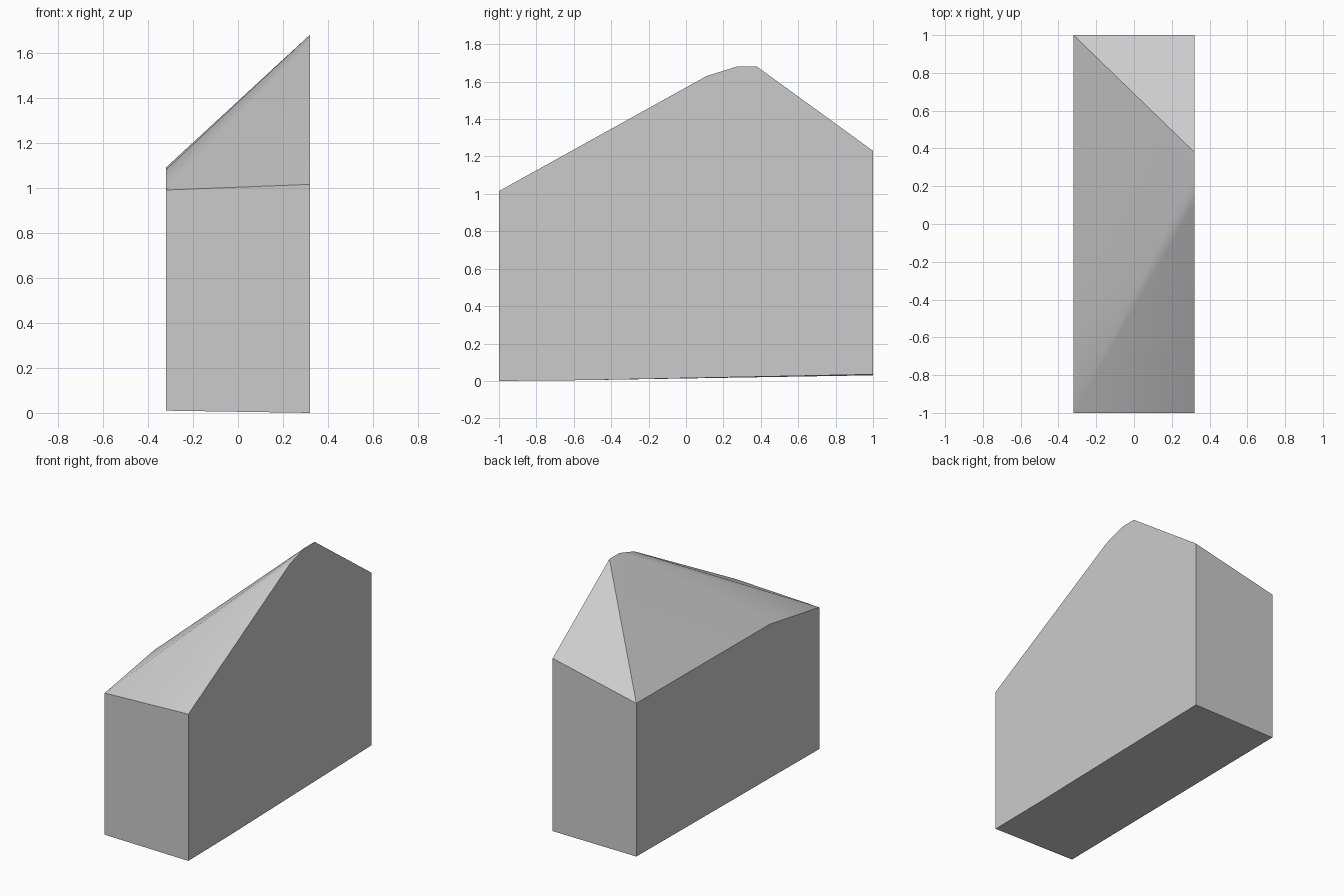
import bpy
import bmesh
import math

cube = bpy.data.objects.get("Cube")
if cube:
    bpy.data.objects.remove(cube, do_unlink=True)

# Plain grey material
grey = bpy.data.materials.new("plain_grey")
grey.use_nodes = True
colour = (0.6, 0.6, 0.6, 1)
grey.diffuse_color = colour
grey.node_tree.nodes["Principled BSDF"].inputs["Base Color"].default_value = colour

# Side outlines as (y, z): tall side and low side of the block
HALF_WIDTH = 0.32
tall_side = [(-1, 0), (-0.55, 0.004), (1, 0.035), (1, 1.23),
             (0.38, 1.68), (0.27, 1.68), (0.11, 1.63), (-1, 1.015)]
low_side = [(-1, 0.01), (1, 0.03), (1, 1.09), (-0.46, 1.08), (-1, 0.99)]

# Wedge-topped block: convex skin stretched between the two outlines
bm = bmesh.new()
for x, outline in ((HALF_WIDTH, tall_side), (-HALF_WIDTH, low_side)):
    for y, z in outline:
        bm.verts.new((x, y, z))
bmesh.ops.convex_hull(bm, input=bm.verts[:])
bmesh.ops.dissolve_limit(bm, angle_limit=math.radians(0.3),
                         verts=bm.verts[:], edges=bm.edges[:])
bmesh.ops.recalc_face_normals(bm, faces=bm.faces[:])
mesh = bpy.data.meshes.new("wedge_block")
bm.to_mesh(mesh)
bm.free()
mesh.materials.append(grey)
block = bpy.data.objects.new("wedge_block", mesh)
bpy.context.collection.objects.link(block)

# Soft blend over the roof facets, crisp outer corners
bpy.context.view_layer.objects.active = block
block.select_set(True)
bpy.ops.object.shade_smooth_by_angle(angle=math.radians(30))
weighted = block.modifiers.new("soft_roof", 'WEIGHTED_NORMAL')
weighted.keep_sharp = True
